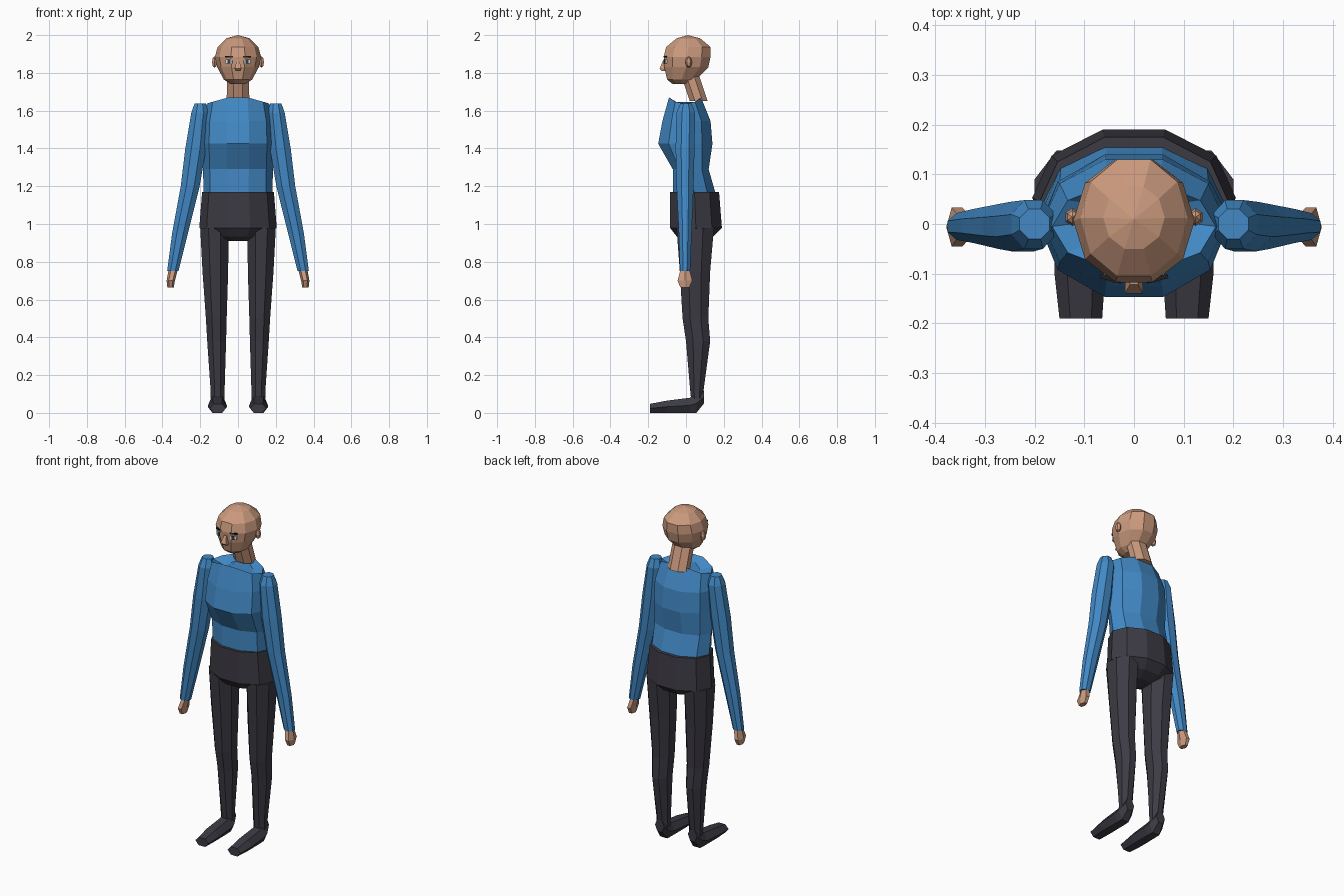
import bpy, bmesh, math
from mathutils import Matrix


def material(name, rgb):
    m = bpy.data.materials.new(name)
    m.diffuse_color = (*rgb, 1)
    return m


SKIN = material("skin", (0.60, 0.325, 0.21))
SHIRT = material("blue_shirt", (0.054, 0.25, 0.56))
TROUSER = material("dark_trousers", (0.046, 0.043, 0.057))
WHITE = material("eye_white", (0.75, 0.75, 0.75))
IRIS = material("iris", (0.03, 0.05, 0.09))
BROW = material("dark_brow", (0.015, 0.013, 0.013))


def finish(name, bm, mat):
    bmesh.ops.remove_doubles(bm, verts=bm.verts[:], dist=0.0005)
    bmesh.ops.recalc_face_normals(bm, faces=bm.faces[:])
    me = bpy.data.meshes.new(name)
    bm.to_mesh(me)
    bm.free()
    me.materials.append(mat)
    ob = bpy.data.objects.new(name, me)
    bpy.context.collection.objects.link(ob)
    return ob


def loft(name, rings, mat, n=8, along_y=False, phase=0.0, drop=0.0):
    """Rings are (height, centre x, half width, low depth, high depth).
    drop lowers the sides of the last rings (sloped shoulders)."""
    bm = bmesh.new()
    angles = [2 * math.pi * (i + phase) / n for i in range(n)]
    cmax = max(abs(math.cos(a)) for a in angles)
    smax = max(abs(math.sin(a)) for a in angles)
    loops = []
    for k, (h, cx, rx, lo, hi) in enumerate(rings):
        loop = []
        for a in angles:
            c = math.cos(a) / cmax
            x = cx + rx * c
            y = (lo + hi) / 2 + (hi - lo) / 2 * math.sin(a) / smax
            z = h - (drop * max(0, abs(c) - 0.35) if k >= len(rings) - 2 else 0)
            loop.append(bm.verts.new((x, z, y) if along_y else (x, y, z)))
        loops.append(loop)
    for a, b in zip(loops, loops[1:]):
        for i in range(n):
            j = (i + 1) % n
            bm.faces.new((a[i], a[j], b[j], b[i]))
    for ring, loop in ((rings[0], loops[0]), (rings[-1], loops[-1])):
        if ring[2] > 0:
            bm.faces.new(loop)
    return finish(name, bm, mat)


def plate(name, loc, size, mat, turn=0.0):
    bm = bmesh.new()
    bmesh.ops.create_cube(bm, size=1, matrix=Matrix.Translation(loc)
                          @ Matrix.Rotation(turn, 4, 'Z') @ Matrix.Diagonal((*size, 1)))
    return finish(name, bm, mat)


# Shirt body, with a slightly dished neckline at the top
loft("shirt", [(1.15, 0, 0.182, -0.07, 0.16), (1.29, 0, 0.185, -0.07, 0.12),
               (1.425, 0, 0.19, -0.147, 0.14), (1.545, 0, 0.185, -0.125, 0.13),
               (1.67, 0, 0.165, -0.09, 0.08), (1.645, 0, 0.09, -0.05, 0.06)],
     SHIRT, n=10, drop=0.05)

# Hips of the trousers
loft("hips", [(0.91, 0, 0.09, 0.0, 0.09), (0.935, 0, 0.155, -0.05, 0.145),
              (0.98, 0, 0.205, -0.085, 0.19), (1.17, 0, 0.19, -0.085, 0.175)],
     TROUSER, n=10)

# Neck leaning forward, and head
loft("neck", [(1.65, 0, 0.06, 0.02, 0.115), (1.80, 0, 0.058, -0.03, 0.065)],
     SKIN, phase=0.5)
loft("head", [(1.742, 0, 0.04, -0.072, 0.03), (1.765, 0, 0.075, -0.10, 0.055),
              (1.83, 0, 0.11, -0.115, 0.118), (1.885, 0, 0.122, -0.118, 0.13),
              (1.937, 0, 0.108, -0.105, 0.13), (1.983, 0, 0.062, -0.05, 0.075),
              (2.0, 0, 0, 0.01, 0.01)], SKIN, n=10)

# Nose
loft("nose", [(1.81, 0, 0.014, -0.128, -0.105), (1.822, 0, 0.018, -0.14, -0.105),
              (1.865, 0, 0.008, -0.122, -0.105)], SKIN, n=4, phase=0.5)

for s, side in ((-1, "left"), (1, "right")):
    # Face details and ears
    plate(side + "_eye", (s * 0.047, -0.109, 1.86), (0.036, 0.009, 0.022), WHITE, s * 0.25)
    plate(side + "_iris", (s * 0.047, -0.112, 1.86), (0.015, 0.009, 0.022), IRIS, s * 0.25)
    plate(side + "_brow", (s * 0.047, -0.110, 1.885), (0.044, 0.009, 0.009), BROW, s * 0.25)
    bm = bmesh.new()
    bmesh.ops.create_uvsphere(bm, u_segments=6, v_segments=4, radius=1,
                              matrix=Matrix.Translation((s * 0.124, 0.014, 1.857))
                              @ Matrix.Diagonal((0.016, 0.018, 0.03, 1)))
    finish(side + "_ear", bm, SKIN)

    # Sleeve and hand
    loft(side + "_sleeve", [(0.75, s * 0.345, 0.03, -0.032, 0.022),
                            (0.95, s * 0.307, 0.042, -0.038, 0.03),
                            (1.2, s * 0.253, 0.05, -0.05, 0.04),
                            (1.4, s * 0.224, 0.055, -0.055, 0.045),
                            (1.59, s * 0.202, 0.045, -0.05, 0.048),
                            (1.638, s * 0.2, 0.03, -0.03, 0.03)], SHIRT, phase=0.5)
    loft(side + "_hand", [(0.665, s * 0.357, 0.017, -0.03, 0.018),
                          (0.70, s * 0.356, 0.022, -0.045, 0.033),
                          (0.76, s * 0.343, 0.024, -0.028, 0.018)], SKIN, n=6)

    # Trouser leg
    loft(side + "_leg", [(0.06, s * 0.108, 0.036, 0.028, 0.09),
                         (0.12, s * 0.108, 0.037, 0.022, 0.093),
                         (0.38, s * 0.113, 0.05, 0.0, 0.128),
                         (0.5, s * 0.115, 0.055, -0.018, 0.118),
                         (0.75, s * 0.12, 0.068, -0.033, 0.128),
                         (0.98, s * 0.125, 0.075, -0.05, 0.148)], TROUSER, phase=0.5)

    # Shoe, lofted from toe to heel
    loft(side + "_shoe", [(-0.19, s * 0.107, 0.043, 0.0, 0.048),
                          (-0.10, s * 0.109, 0.051, 0.0, 0.065),
                          (0.02, s * 0.109, 0.049, 0.0, 0.08),
                          (0.055, s * 0.109, 0.046, 0.0, 0.10),
                          (0.095, s * 0.109, 0.03, 0.05, 0.12)],
         TROUSER, n=6, along_y=True)
